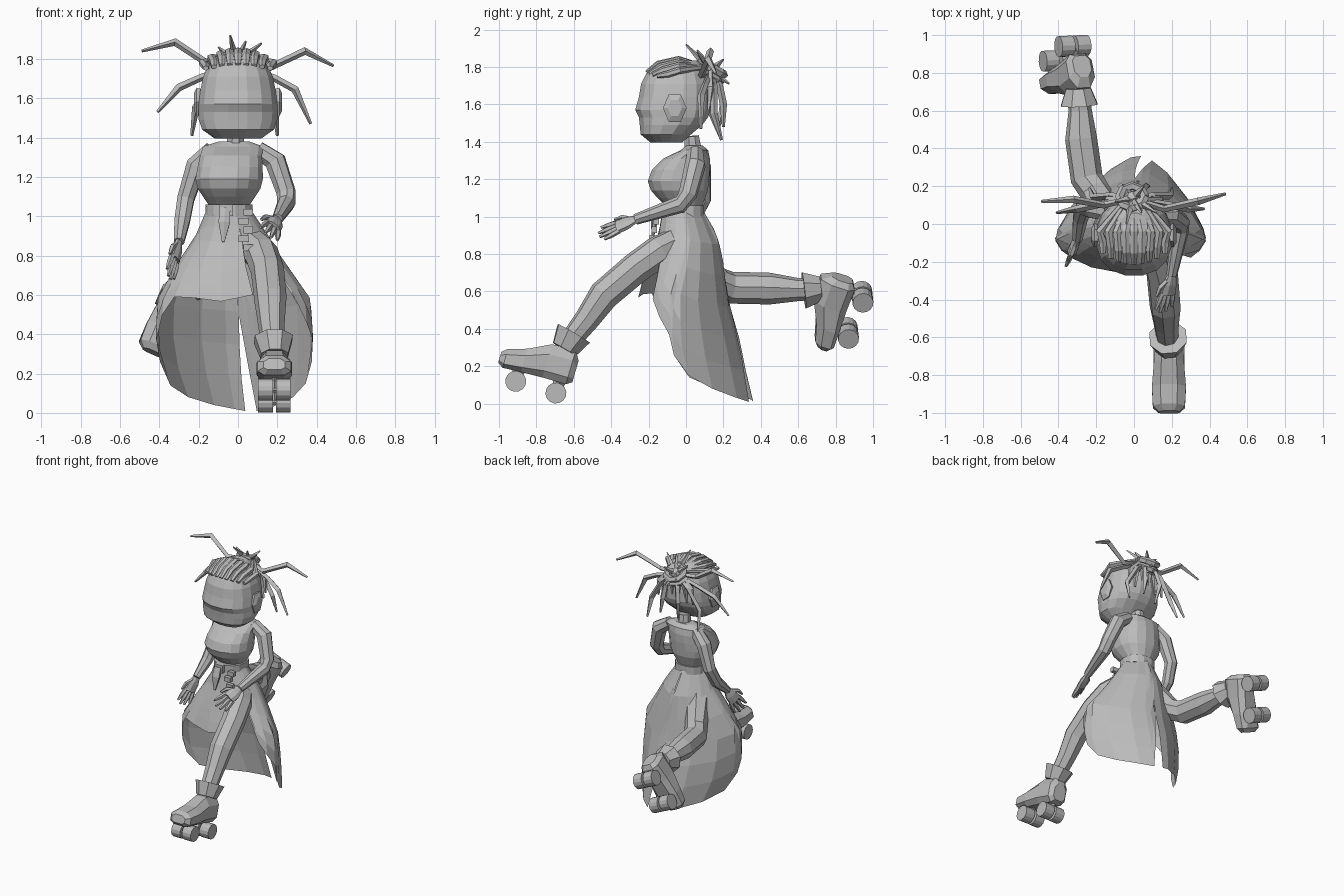
import bpy, bmesh
from math import sin, cos, pi, radians
from mathutils import Vector

cube = bpy.data.objects.get("Cube")
if cube:
    bpy.data.objects.remove(cube, do_unlink=True)

clay = bpy.data.materials.new("clay_grey")
clay.use_nodes = True
GREY = (0.5, 0.5, 0.5, 1)
clay.diffuse_color = GREY
for node in clay.node_tree.nodes:
    if node.type == 'BSDF_PRINCIPLED':
        node.inputs["Base Color"].default_value = GREY


def loft(name, rings, closed=True):
    """Skin a list of point rings; closed rings also get end caps."""
    bm = bmesh.new()
    rows = [[bm.verts.new(p) for p in ring] for ring in rings]
    n = len(rows[0])
    for a, b in zip(rows, rows[1:]):
        for i in range(n if closed else n - 1):
            j = (i + 1) % n
            bm.faces.new((a[i], a[j], b[j], b[i]))
    if closed:
        bm.faces.new(rows[0])
        bm.faces.new(rows[-1])
    bmesh.ops.recalc_face_normals(bm, faces=bm.faces)
    mesh = bpy.data.meshes.new(name)
    bm.to_mesh(mesh)
    bm.free()
    mesh.materials.append(clay)
    obj = bpy.data.objects.new(name, mesh)
    bpy.context.collection.objects.link(obj)


def tube(name, path, sides=8, flat=1.0, wide=None):
    """Sweep a polygon along (x, y, z, radius) points without twisting."""
    pts = [Vector(p[:3]) for p in path]
    rings, last = [], None
    for i, p in enumerate(pts):
        t = (pts[min(i + 1, len(pts) - 1)] - pts[max(i - 1, 0)]).normalized()
        if last is None:
            u = Vector(wide) if wide else t.orthogonal()
        else:
            u = last.rotation_difference(t) @ u
        u = (u - t * u.dot(t)).normalized()
        v, last, r = t.cross(u), t, path[i][3]
        angles = [2 * pi * (k + 0.5) / sides for k in range(sides)]
        rings.append([p + u * r * cos(a) + v * r * flat * sin(a) for a in angles])
    loft(name, rings)


def level(z, cx, hw, front, mid, back, angle, p):
    """Point on a horizontal section, widest at y = mid; angle 0 faces front."""
    s, c = sin(angle), -cos(angle)
    x = abs(s) ** p * (1 if s > 0 else -1)
    y = abs(c) ** p * (back - mid if c > 0 else front - mid)
    return Vector((cx + hw * x, mid + y, z))


def stack(name, sections, sides=14, p=1.0):
    loft(name, [[level(z, cx, hw, f, (f + b) / 2, b, 2 * pi * (k + 0.5) / sides, p)
                 for k in range(sides)] for z, cx, hw, f, b in sections])


def box(name, centre, size):
    x, y, z = centre
    w, d, h = size
    tube(name, [(x, y, z - h / 2, w * 0.707), (x, y, z + h / 2, w * 0.707)],
         4, d / w, (1, 0, 0))


# Head, ears and neck: (z, centre x, half width, front y, back y)
stack("head", [(1.395, 0, .12, -.19, -.02), (1.44, 0, .185, -.245, .03),
               (1.49, 0, .203, -.25, .09), (1.53, 0, .205, -.255, .12),
               (1.57, 0, .203, -.275, .135), (1.64, 0, .195, -.255, .135),
               (1.71, 0, .18, -.243, .13), (1.765, 0, .155, -.215, .11),
               (1.81, 0, .115, -.16, .09), (1.835, 0, .07, -.1, .06)], 16, .87)
for side, s in (("left", 1), ("right", -1)):
    tube(side + "_ear", [(s * .17, -.06, 1.58, .07), (s * .21, -.06, 1.58, .085),
                         (s * .225, -.06, 1.58, .05)], 6, .75, (0, 0, 1))
tube("neck", [(-.015, .04, 1.34, .05), (-.01, .03, 1.43, .042)])

# Combed strands over the scalp and down the back of the head
for i in range(9):
    x = (i - 4) * .041
    drop = 2.2 * x * x
    front = -.21 + 2 * x * x
    tube("scalp_strand", [(x, front, 1.77 - drop * .3, .015),
                          (x, front + .06, 1.815 - drop * .9, .023),
                          (x * 1.1, -.04, 1.84 - drop, .024),
                          (x * .4, .1, 1.8, .016)], 6, .8, (1, 0, 0))
for i in range(6):
    x = (i - 2.5) * .055
    tube("nape_strand", [(x * .4, .13, 1.78, .014), (x, .13, 1.69, .02),
                         (x * 1.1, .12, 1.57, .008)], 5)

# Bun made of a coil, a core and spiky ends
bun = Vector((-.01, .135, 1.78))
coil_axis = Vector((0, .5, .87))
across = Vector((1, 0, 0))
along = coil_axis.cross(across)
coil = [bun + (across * cos(a) + along * sin(a)) * .068
        for a in [k * pi / 4 for k in range(9)]]
for offset in (-.03, .015):
    tube("bun_coil", [(*(p + coil_axis * offset), .024) for p in coil], 5)
tube("bun_core", [(*(bun - coil_axis * .06), .06), (*bun, .05),
                  (*(bun + coil_axis * .035), .025)], 6)
for tip in ((-.04, 0, 1.92), (.12, .06, 1.88), (.04, .06, 1.89), (-.1, .12, 1.86),
            (.02, .23, 1.71), (.05, .2, 1.84), (-.06, .21, 1.77)):
    tube("bun_spike", [(*bun.lerp(Vector(tip), .2), .022), (*tip, .005)], 4)

# Long loose locks fanning out from the bun
locks = [[(-.16, .1, 1.78), (-.32, .13, 1.885), (-.49, .12, 1.84)],
         [(.16, .08, 1.755), (.34, .12, 1.84), (.485, .16, 1.765)],
         [(-.2, .1, 1.7), (-.3, .08, 1.655), (-.41, .06, 1.53)],
         [(.19, .1, 1.7), (.29, .08, 1.645), (.37, .08, 1.47)],
         [(-.12, .15, 1.7), (-.215, .14, 1.55), (-.235, .19, 1.41)],
         [(.1, .15, 1.7), (.19, .15, 1.55), (.2, .19, 1.41)],
         [(-.05, .18, 1.7), (-.07, .2, 1.6), (-.05, .17, 1.46)],
         [(.05, .18, 1.7), (.06, .2, 1.6), (.08, .2, 1.48)]]
for lock in locks:
    path = [(*bun, .014)] + [(*p, r) for p, r in zip(lock, (.019, .021, .008))]
    tube("loose_lock", path, 4, .9)

# Torso and belt
stack("torso", [(1.0, -.045, .115, -.12, .09), (1.06, -.045, .108, -.11, .09),
                (1.1, -.045, .135, -.155, .105), (1.14, -.045, .162, -.19, .12),
                (1.19, -.045, .175, -.207, .125), (1.25, -.04, .168, -.185, .13),
                (1.31, -.035, .16, -.125, .13), (1.355, -.025, .155, -.03, .12),
                (1.38, -.02, .08, 0, .09)], 16, .92)
stack("belt", [(1.0, -.045, .12, -.135, .1), (1.06, -.045, .12, -.135, .1)], p=.85)
box("buckle", (-.06, -.14, 1.03), (.07, .03, .06))
tube("belt_cloth", [(-.065, -.15, 1.04, .03), (-.07, -.17, .97, .034),
                    (-.075, -.18, .87, .008)], 6, .5, (1, 0, 0))
for i in range(5):
    box("belt_charm", (.04 + .012 * (-1) ** i, -.15 - .01 * i, 1.02 - .045 * i),
        (.05, .03, .034))

# Skirt: (z, centre x, half width, front y, widest y, back y), trimmed at a
# hem height for each angle
SHAPE = [(1.02, -.045, .12, -.13, -.015, .1), (.9, -.03, .185, -.15, 0, .17),
         (.76, -.035, .275, -.2, -.02, .2), (.58, -.02, .39, -.26, -.07, .22),
         (.38, -.018, .4, -.24, -.08, .28), (.25, -.01, .385, -.22, -.07, .31),
         (.13, 0, .35, -.2, -.03, .33), (0, .02, .31, -.18, -.02, .365)]


def skirt_point(angle, z):
    for hi, lo in zip(SHAPE, SHAPE[1:]):
        if z >= lo[0]:
            t = (hi[0] - z) / (hi[0] - lo[0])
            section = [h + (l - h) * t for h, l in zip(hi, lo)]
            return level(*section, radians(angle), 1.25 if abs(angle) > 90 else 1)


def skirt_panel(name, hem):
    top = SHAPE[0][0]
    loft(name, [[skirt_point(a, top + (h - top) * k / 6) for k in range(7)]
                for a, h in hem], closed=False)


skirt_panel("skirt_main", [(15, .6), (-10, .567), (-32, .585), (-52, .59), (-68, .5),
                           (-86, .37), (-92, .26), (-102, .14), (-125, .08), (-150, .04),
                           (-170, .02), (-186, .01)])
skirt_panel("skirt_left", [(15, .9), (42, .87), (55, .56), (68, .46), (86, .37), (92, .26),
                           (102, .15), (122, .08), (145, .03), (161, .01),
                           (167, .25), (174, .5)])

# Legs and flared boot cuffs
tube("left_leg", [(.04, -.02, .87, .09), (.12, -.15, .81, .088), (.15, -.27, .725, .085),
                  (.165, -.44, .58, .083), (.17, -.53, .45, .068), (.18, -.64, .31, .055)])
tube("right_leg", [(-.12, .02, .84, .1), (-.2, .16, .66, .08), (-.25, .24, .62, .086),
                   (-.28, .45, .615, .085), (-.285, .6, .61, .062), (-.295, .7, .615, .06)])
tube("left_cuff", [(.185, -.65, .29, .075), (.18, -.6, .375, .105)])
tube("right_cuff", [(-.295, .72, .615, .07), (-.29, .63, .605, .105)])


def skate(side, origin, toe, up):
    """Boot with two pairs of wheels; origin lies midway between the axles."""
    o, f = Vector(origin), Vector(toe).normalized()
    u = Vector(up)
    u = (u - f * u.dot(f)).normalized()
    s = f.cross(u)
    # Boot sections: along the foot, sole height, top height, half width
    rings = []
    for a, lo, hi, w in ((-.18, .08, .2, .05), (-.15, .06, .25, .075),
                         (-.02, .06, .245, .08), (.1, .055, .185, .09),
                         (.2, .05, .155, .085), (.23, .07, .13, .055)):
        mid, h = (lo + hi) / 2, (hi - lo) / 2
        outline = ((1, -.6), (1, .4), (.5, 1), (-.5, 1), (-1, .4), (-1, -.6), (-.6, -1), (.6, -1))
        rings.append([o + f * a + s * w * i + u * (mid + h * j) for i, j in outline])
    loft(side + "_boot", rings)
    for a in (-.112, .112):
        axle = o + f * a
        tube(side + "_truck", [(*(axle + u * .08), .04), (*axle, .018)], 4)
        tube(side + "_axle", [(*(axle - s * .075), .015), (*(axle + s * .075), .015)], 6)
        for k in (-1, 1):
            tube(side + "_wheel", [(*(axle + s * k * .008), .056),
                                   (*(axle + s * k * .083), .056)], 14)


skate("left", (.185, -.803, .088), (0, -.96, .28), (0, 0, 1))
skate("right", (-.365, .904, .475), (-.085, -.08, -.2), (.05, -1, 0))


# Arms and hands
def hand(side, wrist, direction, spread, thumb):
    w, d, s = Vector(wrist), Vector(direction).normalized(), Vector(spread)
    s = (s - d * s.dot(d)).normalized()
    tube(side + "_palm", [(*w, .028), (*(w + d * .05), .046), (*(w + d * .11), .048)],
         8, .55, s)
    for i in range(4):
        base = w + d * .1 + s * (i - 1.5) * .024
        tip = base + d * (.1, .12, .115, .09)[i] + s * (i - 1.5) * .012
        tube(side + "_finger", [(*base, .015), (*base.lerp(tip, .5), .015), (*tip, .008)], 5)
    tube(side + "_thumb", [(*(w + d * .03 + s * thumb * .02), .016),
                           (*(w + d * .07 + s * thumb * .06), .015),
                           (*(w + d * .12 + s * thumb * .07), .008)], 5)


tube("left_arm", [(.1, .05, 1.34, .045), (.19, .05, 1.28, .057), (.245, .01, 1.12, .05),
                  (.245, -.03, 1.065, .047), (.2, -.27, .985, .029)])
hand("left", (.2, -.27, .985), (-.22, -.9, -.38), (.7, 0, -.6), -1)
tube("right_arm", [(-.13, .06, 1.34, .045), (-.21, .08, 1.26, .055),
                   (-.265, .09, 1.09, .046), (-.285, .03, .97, .042), (-.3, -.08, .87, .028)])
hand("right", (-.3, -.08, .87), (-.2, -.45, -.75), (.3, .8, -.5), -1)
